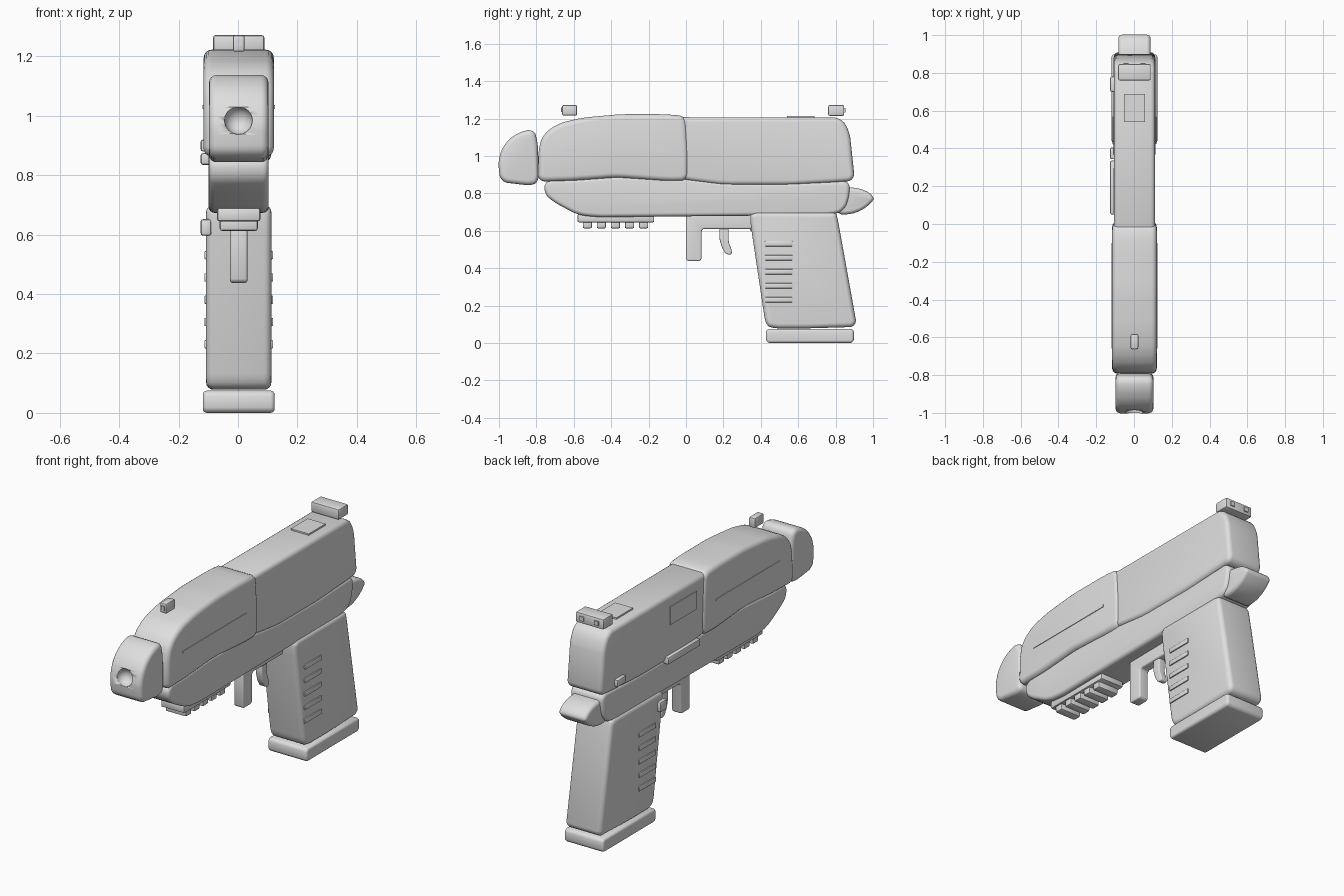
import bpy, bmesh, math
from mathutils import Vector

if "Cube" in bpy.data.objects:
    bpy.data.objects.remove(bpy.data.objects["Cube"])

CX = 0.0025  # body centre line, the left side controls widen that side
grey = bpy.data.materials.new("plain grey")
grey.diffuse_color = (0.74, 0.74, 0.74, 1)
grey.use_nodes = True
grey.node_tree.nodes["Principled BSDF"].inputs["Base Color"].default_value = grey.diffuse_color


def finish(name, bm):
    bmesh.ops.recalc_face_normals(bm, faces=bm.faces)
    me = bpy.data.meshes.new(name)
    bm.to_mesh(me)
    bm.free()
    ob = bpy.data.objects.new(name, me)
    bpy.context.collection.objects.link(ob)
    me.materials.append(grey)
    bpy.ops.object.select_all(action='DESELECT')
    ob.select_set(True)
    bpy.context.view_layer.objects.active = ob
    bpy.ops.object.shade_smooth_by_angle(angle=math.radians(35))
    return ob


def cut_corners(pts, d):
    out = []
    for i, p in enumerate(pts):
        for q in (pts[i - 1], pts[(i + 1) % len(pts)]):
            e = q - p
            out.append(p + e.normalized() * min(d, e.length * 0.28))
    return out


def shrink(pts, d):
    out = []
    for i, p in enumerate(pts):
        a = (p - pts[i - 1]).normalized()
        b = (pts[(i + 1) % len(pts)] - p).normalized()
        n = Vector((-a.y, a.x)) + Vector((-b.y, b.x))
        out.append(p + n * (2 * d / max(n.length_squared, 1.0)))
    return out


def slab(name, profile, half, r, corner=0.025, x=CX, steps=4):
    """Side profile in (y, z), widened along x with rounded rims."""
    pts = [Vector(p) for p in profile]
    area = sum(pts[i - 1].x * p.y - p.x * pts[i - 1].y for i, p in enumerate(pts))
    if area < 0:
        pts.reverse()
    if corner:
        pts = cut_corners(cut_corners(pts, corner), corner * 0.35)
    rims = []
    for k in range(steps + 1):
        t = math.pi / 2 * k / steps
        rims.append((half - r + r * math.sin(t), r * (1 - math.cos(t))))
    layers = [(-w, i) for w, i in reversed(rims)] + rims
    bm = bmesh.new()
    loops = [[bm.verts.new((x + w, p.x, p.y)) for p in shrink(pts, i)] for w, i in layers]
    for a, b in zip(loops, loops[1:]):
        for i in range(len(a)):
            bm.faces.new((a[i - 1], a[i], b[i], b[i - 1]))
    bm.faces.new(loops[0])
    bm.faces.new(loops[-1])
    return finish(name, bm)


def box(name, x, y, z, bevel=0.008):
    bm = bmesh.new()
    bmesh.ops.create_cube(bm, size=1)
    for v in bm.verts:
        v.co = [(lo + hi) / 2 + c * (hi - lo) for c, (lo, hi) in zip(v.co, (x, y, z))]
    if bevel:
        bmesh.ops.bevel(bm, geom=bm.edges[:], offset=bevel, segments=2,
                        profile=0.5, affect='EDGES')
    return finish(name, bm)


def centred(h):
    return (CX - h, CX + h)


# upper body
slab("front_housing", [
    (-0.793, 0.862), (-0.787, 1.05), (-0.76, 1.12), (-0.68, 1.175), (-0.55, 1.205),
    (-0.35, 1.223), (-0.12, 1.223), (0.0, 1.214), (0.012, 1.03),
    (0.012, 0.867), (-0.1, 0.865), (-0.37, 0.885), (-0.6, 0.868)], 0.118, 0.027)
slab("rear_slide", [
    (-0.1, 1.207), (0.83, 1.205), (0.875, 1.13), (0.903, 0.868),
    (0.82, 0.86), (0.55, 0.845), (0.2, 0.845), (0.0, 0.87), (-0.1, 0.9)], 0.109, 0.024)
slab("lower_frame", [
    (-0.752, 0.872), (-0.76, 0.8), (-0.71, 0.755), (-0.58, 0.685), (-0.48, 0.673),
    (0.78, 0.684), (0.85, 0.71), (0.877, 0.8), (0.872, 0.868), (0.55, 0.855),
    (0.2, 0.857), (0.0, 0.88), (-0.37, 0.89), (-0.6, 0.873)], 0.101, 0.02)
slab("tail_spur", [
    (0.8, 0.69), (0.87, 0.685), (0.94, 0.708), (0.99, 0.748), (1.01, 0.778),
    (0.96, 0.818), (0.88, 0.834), (0.8, 0.83)], 0.085, 0.02)

# nose block with a hollow dimple
nose = slab("nose_block", [
    (-0.785, 0.87), (-0.793, 1.08), (-0.815, 1.147), (-0.91, 1.12), (-0.975, 1.06),
    (-1.002, 0.985), (-1.002, 0.93), (-0.99, 0.86), (-0.82, 0.84)], 0.1, 0.025)
bm = bmesh.new()
bmesh.ops.create_uvsphere(bm, u_segments=28, v_segments=16, radius=0.047)
bmesh.ops.translate(bm, verts=bm.verts, vec=(CX - 0.001, -0.998, 0.985))
cutter = finish("dimple_cutter", bm)
cutter.hide_render = True
cutter.hide_set(True)
cut = nose.modifiers.new("dimple", 'BOOLEAN')
cut.operation = 'DIFFERENCE'
cut.object = cutter

# grip, its base plate and side ribs
slab("grip", [(0.345, 0.7), (0.343, 0.65), (0.425, 0.1), (0.46, 0.078), (0.65, 0.078),
              (0.915, 0.086), (0.81, 0.67), (0.8, 0.7)], 0.11, 0.025)
slab("base_plate", [(0.428, 0.0), (0.428, 0.075), (0.898, 0.075), (0.898, 0.0)],
     0.121, 0.014, 0.013)
for side in (-1, 1):
    for i in range(5):
        z = 0.231 + i * 0.075
        a, b = sorted((CX + side * 0.1, CX + side * 0.116))
        box("grip_rib", (a, b), (0.422, 0.57), (z - 0.014, z + 0.014), 0.004)
    # thin strip along the housing
    a, b = sorted((CX + side * 0.11, CX + side * 0.1215))
    box("housing_strip", (a, b), (-0.66, -0.1), (1.024, 1.036), 0)

# accessory rail
box("rail_plate", centred(0.073), (-0.58, -0.17), (0.645, 0.69))
for i in range(5):
    y = -0.527 + i * 0.075
    box("rail_tooth", centred(0.064), (y - 0.025, y + 0.025), (0.613, 0.66))

# guard and trigger
slab("trigger_guard", [(0.0, 0.69), (0.0, 0.438), (0.083, 0.438), (0.083, 0.61),
                       (0.36, 0.61), (0.36, 0.69)], 0.029, 0.008, 0.01)
slab("trigger", [(0.178, 0.63), (0.178, 0.56), (0.19, 0.515), (0.213, 0.474), (0.245, 0.472),
                 (0.245, 0.495), (0.228, 0.54), (0.228, 0.63)], 0.02, 0.006, 0.008)

# sights and top plate
box("front_sight", centred(0.02), (-0.663, -0.582), (1.216, 1.272))
box("rear_sight", centred(0.086), (0.76, 0.846), (1.214, 1.272))
for x in (-0.045, 0.045):
    box("rear_sight_mark", (CX + x - 0.013, CX + x + 0.013), (0.84, 0.852), (1.232, 1.256), 0)
box("front_sight_mark", centred(0.01), (-0.668, -0.65), (1.235, 1.258), 0)
box("top_plate", centred(0.055), (0.54, 0.688), (1.195, 1.214), 0)

# left side controls
box("side_window", (-0.111, -0.1), (0.06, 0.295), (1.04, 1.14), 0)
box("slide_lever", (-0.126, -0.09), (0.05, 0.335), (0.835, 0.875))
box("small_lever", (-0.126, -0.09), (0.7, 0.78), (0.88, 0.92))
box("release_button", (-0.126, -0.09), (0.343, 0.405), (0.597, 0.652))
